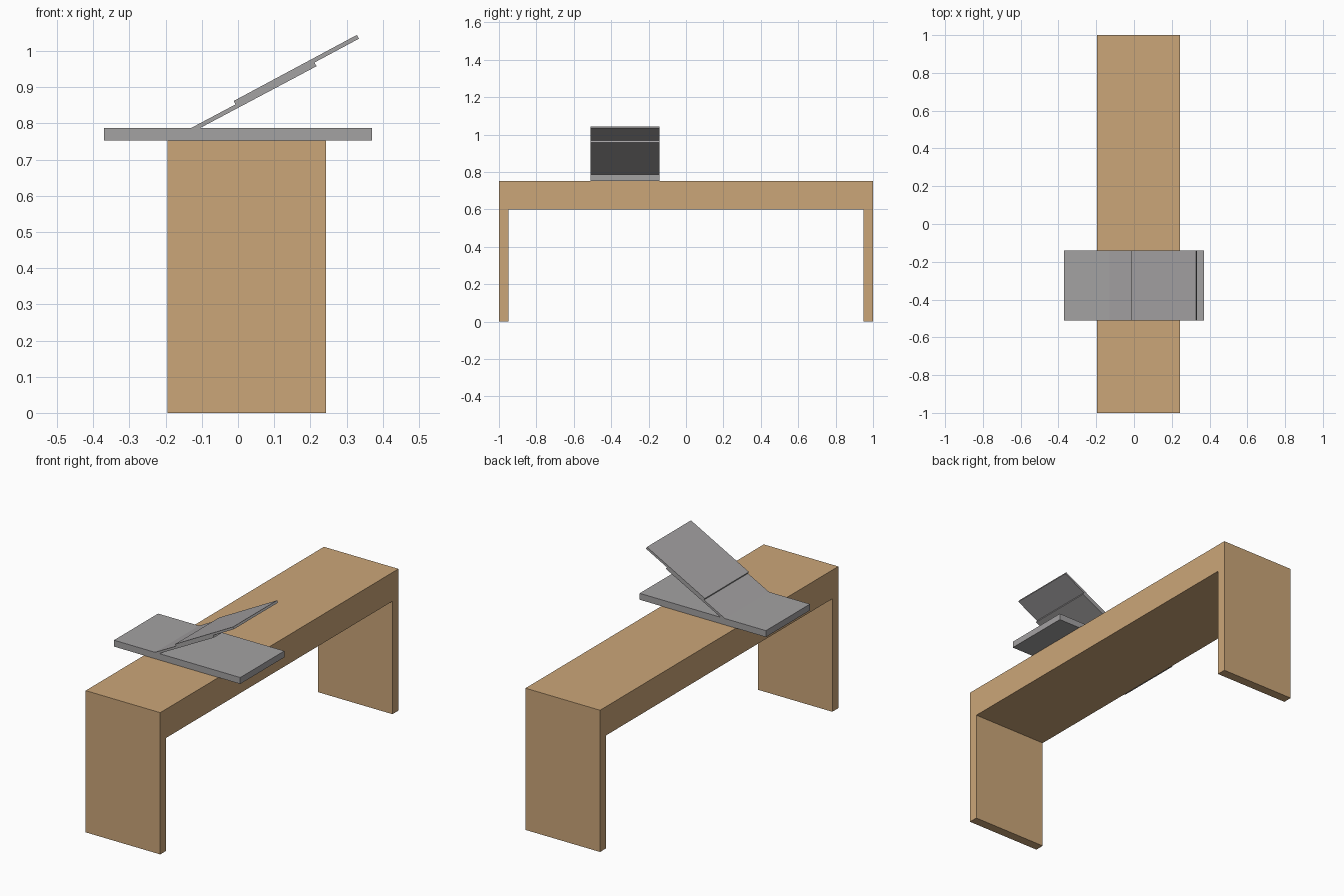
import bpy, bmesh

if "Cube" in bpy.data.objects:
    bpy.data.objects.remove(bpy.data.objects["Cube"])


def material(name, rgb):
    m = bpy.data.materials.new(name)
    m.diffuse_color = (*rgb, 1.0)
    m.use_nodes = True
    m.node_tree.nodes["Principled BSDF"].inputs["Base Color"].default_value = m.diffuse_color
    return m


wood = material("light wood", (0.60, 0.38, 0.19))
grey = material("metal grey", (0.37, 0.36, 0.365))


def prism(name, profile, y0, y1, mat):
    """Extrude an x-z profile along y."""
    bm = bmesh.new()
    face = bm.faces.new([bm.verts.new((x, y0, z)) for x, z in profile])
    ext = bmesh.ops.extrude_face_region(bm, geom=[face])
    moved = [v for v in ext["geom"] if isinstance(v, bmesh.types.BMVert)]
    bmesh.ops.translate(bm, verts=moved, vec=(0, y1 - y0, 0))
    bmesh.ops.recalc_face_normals(bm, faces=bm.faces[:])
    me = bpy.data.meshes.new(name)
    bm.to_mesh(me)
    bm.free()
    me.materials.append(mat)
    ob = bpy.data.objects.new(name, me)
    bpy.context.collection.objects.link(ob)
    return ob


def rect(x0, x1, z0, z1):
    return [(x0, z0), (x1, z0), (x1, z1), (x0, z1)]


X0, X1, TOP = -0.195, 0.243, 0.753

# desk: thick top between two full-height panel legs
prism("desk_top", rect(X0, X1, 0.60, TOP), -0.95, 0.95, wood)
for name, a, b in (("front_leg", -1.0, -0.95), ("back_leg", 0.95, 1.0)):
    prism(name, rect(X0, X1, 0, TOP), a, b, wood)

# flat base plate resting across the desk
Y0, Y1 = -0.511, -0.141
prism("base_plate", rect(-0.371, 0.371, TOP, 0.787), Y0, Y1, grey)

# two overlapping sloping panels rising from the base
prism("lower_panel", [(-0.109, 0.785), (0.217, 0.958), (0.2115, 0.9685), (-0.134, 0.785)],
      Y0, Y1, grey)
prism("upper_panel", [(-0.0064, 0.8514), (0.334, 1.034), (0.3285, 1.0445), (-0.012, 0.862)],
      Y0, Y1, grey)
